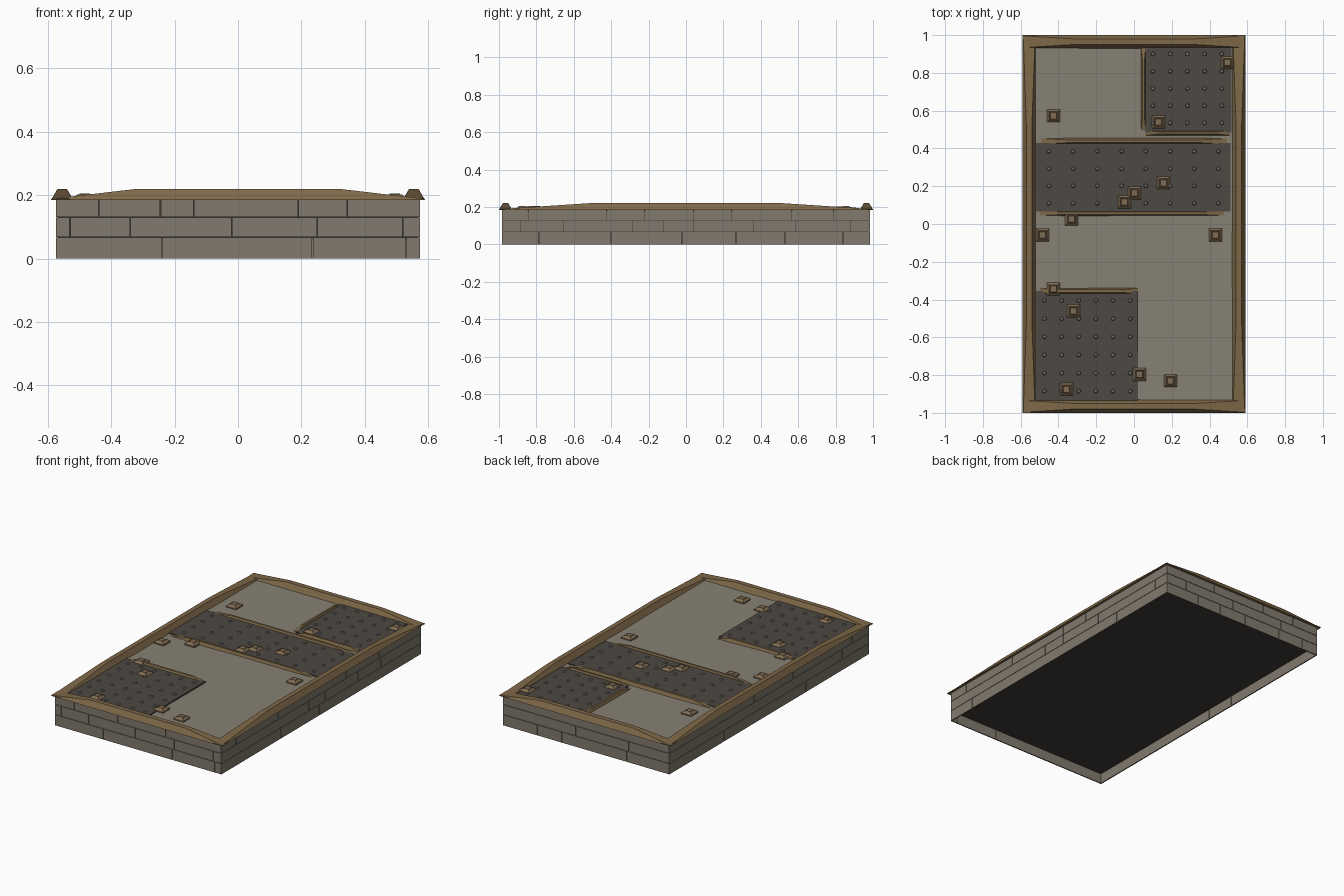
import bpy, bmesh, random
from mathutils import Vector

if "Cube" in bpy.data.objects:
    bpy.data.objects.remove(bpy.data.objects["Cube"])

random.seed(4)


def material(name, rgb):
    m = bpy.data.materials.new(name)
    m.diffuse_color = (*rgb, 1)
    m.use_nodes = True
    m.node_tree.nodes["Principled BSDF"].inputs["Base Color"].default_value = m.diffuse_color
    return m


WOOD = material("wood", (0.21, 0.14, 0.065))
BLOCK = material("block_wood", (0.22, 0.15, 0.085))
STONE = material("stone", (0.22, 0.195, 0.155))
FLOOR = material("floor_stone", (0.24, 0.22, 0.175))
MORTAR = material("mortar", (0.05, 0.045, 0.038))
PLATE = material("dark_metal", (0.075, 0.065, 0.056))
RIVET = material("rivet_metal", (0.18, 0.17, 0.155))


def finish(bm, name, mat):
    bmesh.ops.recalc_face_normals(bm, faces=bm.faces)
    me = bpy.data.meshes.new(name)
    bm.to_mesh(me)
    bm.free()
    ob = bpy.data.objects.new(name, me)
    bpy.context.collection.objects.link(ob)
    me.materials.append(mat)
    return ob


def loft(bm, rings):
    """Skin closed rings of points and cap both ends."""
    loops = [[bm.verts.new(p) for p in r] for r in rings]
    n = len(loops[0])
    for a, b in zip(loops, loops[1:]):
        for i in range(n):
            bm.faces.new((a[i], a[(i + 1) % n], b[(i + 1) % n], b[i]))
    bm.faces.new(loops[0])
    bm.faces.new(loops[-1])


def rect(x0, x1, y0, y1, z):
    return [(x0, y0, z), (x1, y0, z), (x1, y1, z), (x0, y1, z)]


def box(bm, x0, x1, y0, y1, z0, z1):
    loft(bm, [rect(x0, x1, y0, y1, z0), rect(x0, x1, y0, y1, z1)])


def beam(name, a, b, width, z, height, flat):
    """Carved beam: tall and narrow in the middle, thin and wide at its ends."""
    a, b = Vector((*a, z)), Vector((*b, z))
    d = (b - a).normalized()
    s = Vector((-d.y, d.x, 0)) * width / 2
    up = Vector((0, 0, 1))
    mid, half = (a + b) / 2, (b - a).length / 2
    rings = []
    for t, top, h in ((-half, 0.9, 0.1), (-flat * half, 0.42, 1),
                      (flat * half, 0.42, 1), (half, 0.9, 0.1)):
        c = mid + d * t
        rise = up * height * h
        rings.append([c - s, c + s, c + s * top + rise, c - s * top + rise])
    bm = bmesh.new()
    loft(bm, rings)
    return finish(bm, name, WOOD)


HX, HY = 0.575, 0.985
ROWS = (0, 0.067, 0.13, 0.187)

# Dark core behind the bricks, leaving a shallow hollow underneath
bm = bmesh.new()
box(bm, -HX + 0.005, HX - 0.005, -HY + 0.005, HY - 0.005, 0.063, 0.178)
finish(bm, "foundation_core", MORTAR)

# Brick courses on the four sides
FRONT = ((-0.24, 0.235, 0.53), (-0.53, -0.34, -0.02, 0.25, 0.52),
         (-0.44, -0.245, -0.14, 0.19, 0.345))


def brick_wall(name, half, along_x, sign, seams):
    bm = bmesh.new()
    g, t = 0.0012, 0.007
    for r, row in enumerate(seams):
        cuts = [-half, *row, half]
        z0, z1 = ROWS[r] + (g if r else 0), ROWS[r + 1] - g
        for u0, u1 in zip(cuts, cuts[1:]):
            if along_x:
                y = sorted((sign * HY, sign * (HY - t)))
                box(bm, u0 + g, u1 - g, *y, z0, z1)
            else:
                x = sorted((sign * HX, sign * (HX - t)))
                box(bm, *x, u0 + g, u1 - g, z0, z1)
    finish(bm, name, STONE)


def random_seams(half):
    rows = []
    for _ in range(3):
        u, row = -half + random.uniform(0.06, 0.3), []
        while u < half - 0.06:
            row.append(u)
            u += random.uniform(0.15, 0.42)
        rows.append(row)
    return rows


brick_wall("front_bricks", HX, True, -1, FRONT)
brick_wall("back_bricks", HX, True, 1, random_seams(HX))
brick_wall("left_bricks", HY, False, -1, random_seams(HY))
brick_wall("right_bricks", HY, False, 1, random_seams(HY))

# Gently uneven stone floor
bm = bmesh.new()
bmesh.ops.create_grid(bm, x_segments=4, y_segments=6, size=1)
for v in bm.verts:
    edge = max(abs(v.co.x), abs(v.co.y)) > 0.99
    v.co = (v.co.x * 0.565, v.co.y * 0.975,
            0.186 if edge else 0.184 + random.uniform(-0.004, 0.004))
floor = finish(bm, "stone_floor", FLOOR)
for p in floor.data.polygons:
    p.use_smooth = True
if floor.data.polygons[0].normal.z < 0:
    floor.data.flip_normals()

# Rim beams
for s, n in ((-1, "front"), (1, "back")):
    beam(n + "_rim_beam", (-0.59, s * 0.965), (0.59, s * 0.965), 0.07, 0.185, 0.035, 0.54)
for s, n in ((-1, "left"), (1, "right")):
    beam(n + "_rim_beam", (s * 0.555, -1), (s * 0.555, 1), 0.07, 0.185, 0.035, 0.52)

# Riveted metal plates: extents, rivet rectangle, rivet counts
PLATES = {
    "back_plate": ((0.06, 0.515, 0.485, 0.94), (0.1, 0.465, 0.535, 0.9), (5, 5)),
    "middle_plate": ((-0.52, 0.51, 0.065, 0.43), (-0.45, 0.447, 0.11, 0.385), (8, 4)),
    "front_plate": ((-0.52, 0.02, -0.94, -0.355), (-0.474, -0.02, -0.885, -0.405), (6, 6)),
}
for name, (ext, (x0, x1, y0, y1), (nx, ny)) in PLATES.items():
    bm = bmesh.new()
    box(bm, *ext, 0.175, 0.191)
    finish(bm, name, PLATE)
    bm = bmesh.new()
    for i in range(nx):
        for j in range(ny):
            r = bmesh.ops.create_cone(bm, cap_ends=True, segments=8,
                                      radius1=0.012, radius2=0.008, depth=0.008)
            bmesh.ops.translate(bm, verts=r["verts"], vec=(
                x0 + (x1 - x0) * i / (nx - 1), y0 + (y1 - y0) * j / (ny - 1), 0.194))
    finish(bm, name + "_rivets", RIVET)

# Thin wooden strips edging the plates
for name, a, b, w in (
    ("back_plate_side_strip", (0.05, 0.495), (0.05, 0.94), 0.028),
    ("back_plate_front_strip", (0.06, 0.482), (0.51, 0.482), 0.028),
    ("middle_plate_back_strip", (-0.5, 0.438), (0.5, 0.438), 0.034),
    ("middle_plate_front_strip", (-0.51, 0.057), (0.49, 0.057), 0.028),
    ("front_plate_back_strip", (-0.51, -0.355), (0.02, -0.355), 0.034),
):
    beam(name, a, b, w, 0.182, 0.02, 0.7)

# Scattered stepped wooden blocks
for i, (x, y) in enumerate((
    (-0.426, 0.573), (0.13, 0.54), (0.495, 0.854), (0.156, 0.218), (0.003, 0.165),
    (-0.05, 0.117), (-0.33, 0.027), (-0.484, -0.058), (0.431, -0.058),
    (-0.426, -0.345), (-0.32, -0.46), (0.03, -0.796), (0.193, -0.83), (-0.357, -0.875),
)):
    bm = bmesh.new()
    loft(bm, [rect(x - h, x + h, y - h, y + h, z) for h, z in (
        (0.034, 0.18), (0.034, 0.192), (0.023, 0.202), (0.019, 0.199), (0.016, 0.205))])
    finish(bm, f"floor_block_{i + 1}", BLOCK)
